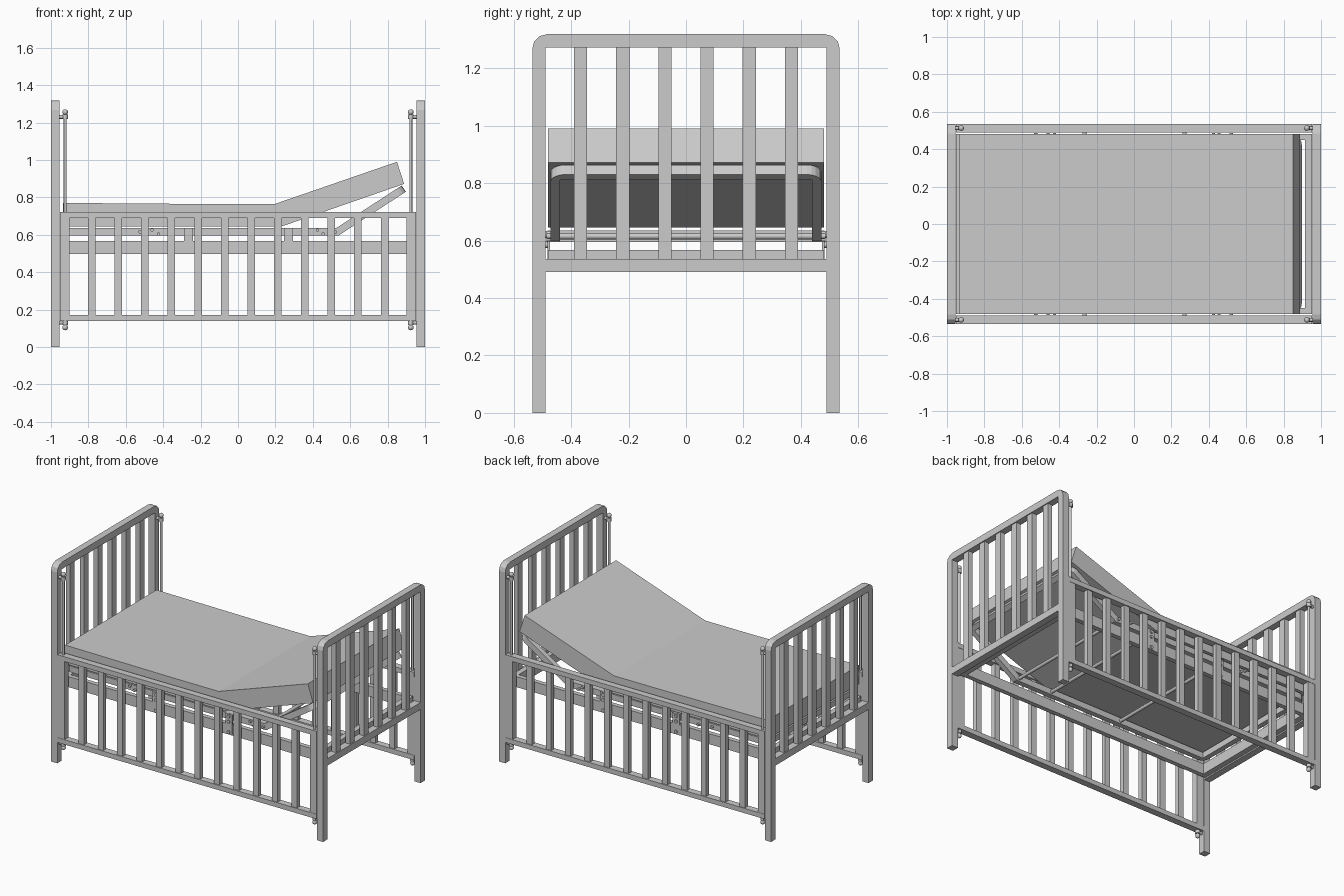
import bpy, bmesh, math
from mathutils import Matrix, Vector

if "Cube" in bpy.data.objects:
    bpy.data.objects.remove(bpy.data.objects["Cube"])


def add_obj(name, bm):
    bmesh.ops.recalc_face_normals(bm, faces=bm.faces)
    me = bpy.data.meshes.new(name)
    bm.to_mesh(me)
    bm.free()
    ob = bpy.data.objects.new(name, me)
    bpy.context.collection.objects.link(ob)
    return ob


def box(name, x, y, z):
    bm = bmesh.new()
    bmesh.ops.create_cube(bm, size=1)
    for v in bm.verts:
        v.co = Vector([(r[0] + r[1]) / 2 + c * (r[1] - r[0]) for r, c in zip((x, y, z), v.co)])
    return add_obj(name, bm)


def prism(name, pts, axis, a, b):
    """Extrude a 2D outline along an axis from a to b."""
    place = {'x': lambda p: (a, p[0], p[1]), 'y': lambda p: (p[0], a, p[1]),
             'z': lambda p: (p[0], p[1], a)}[axis]
    bm = bmesh.new()
    f = bm.faces.new([bm.verts.new(place(p)) for p in pts])
    g = bmesh.ops.extrude_face_region(bm, geom=[f])
    d = Vector([(b - a) if axis == k else 0 for k in 'xyz'])
    bmesh.ops.translate(bm, vec=d, verts=[v for v in g['geom'] if isinstance(v, bmesh.types.BMVert)])
    return add_obj(name, bm)


def rod(name, p, q, r, n=12):
    p, q = Vector(p), Vector(q)
    d = q - p
    m = Matrix.Translation((p + q) / 2) @ d.to_track_quat('Z', 'Y').to_matrix().to_4x4()
    bm = bmesh.new()
    bmesh.ops.create_cone(bm, cap_ends=True, segments=n, radius1=r, radius2=r, depth=d.length, matrix=m)
    for f in bm.faces:
        f.smooth = len(f.verts) == 4
    for e in bm.edges:
        e.smooth = all(f.smooth for f in e.link_faces)
    return add_obj(name, bm)


def ball(name, p, r):
    bm = bmesh.new()
    bmesh.ops.create_uvsphere(bm, u_segments=12, v_segments=8, radius=r, matrix=Matrix.Translation(p))
    for f in bm.faces:
        f.smooth = True
    return add_obj(name, bm)


def u_outline(w, length, t, r, n):
    """U shape open at 0, closed at length; returned as (across, along)."""
    half = [(w, 0)] + [(w - r + r * math.cos(i / n * math.pi / 2),
                        length - r + r * math.sin(i / n * math.pi / 2)) for i in range(n + 1)]
    outer = half + [(-a, b) for a, b in reversed(half)]
    return outer + [(-w + t, 0), (-w + t, length - t), (w - t, length - t), (w - t, 0)]


# End boards: arched frame, lower rail, slats
for s, side in ((-1, "foot"), (1, "head")):
    x0, x1 = sorted((s * 0.954, s))
    prism(side + "_end_frame", u_outline(0.535, 1.318, 0.046, 0.05, 3), 'x', x0, x1)
    box(side + "_lower_rail", (x0, x1), (-0.49, 0.49), (0.49, 0.536))
    for i in range(6):
        y = -0.367 + i * 0.1468
        box(side + "_slat", (s * 0.977 - 0.016, s * 0.977 + 0.016), (y - 0.023, y + 0.023), (0.53, 1.28))

for s in (-1, 1):
    def yr(a, b):
        return tuple(sorted((s * a, s * b)))

    # Side gates
    box("gate_top_rail", (-0.952, 0.952), yr(0.49, 0.535), (0.69, 0.722))
    box("gate_bottom_rail", (-0.952, 0.952), yr(0.49, 0.535), (0.139, 0.171))
    for e in (-1, 1):
        box("gate_end_stile", sorted((e * 0.952, e * 0.902)), yr(0.492, 0.533), (0.17, 0.692))
    for i in range(12):
        x = -0.783 + i * 0.1424
        box("gate_slat", (x - 0.02, x + 0.02), yr(0.498, 0.528), (0.17, 0.692))

    # Guide rods with brackets and knobs
    for e in (-1, 1):
        x, y = e * 0.924, s * 0.513
        rod("guide_rod", (x, y, 0.1), (x, y, 1.25), 0.008)
        for z, kz in ((1.23, 1.256), (0.13, 0.104)):
            rod("rod_bracket", (e * 0.956, y, z), (e * 0.915, y, z), 0.01)
            rod("rod_collar", (x, y, z - 0.012), (x, y, z + 0.012), 0.015)
            ball("rod_knob", (x, y, kz), 0.015)

    # Base frame side rail, link plates and bolts
    box("base_side_rail", (-0.952, 0.952), yr(0.45, 0.48), (0.497, 0.567))
    for x in (-0.265, 0.27):
        box("link_plate", (x - 0.025, x + 0.025), yr(0.473, 0.482), (0.5, 0.635))
        for z in (0.515, 0.585, 0.62):
            rod("plate_bolt", (x, s * 0.475, z), (x, s * 0.489, z), 0.011, 10)
    for x, z in ((-0.525, 0.615), (-0.46, 0.625), (-0.425, 0.605),
                 (0.425, 0.625), (0.455, 0.605), (0.52, 0.615)):
        rod("hinge_bolt", (x, s * 0.465, z), (x, s * 0.486, z), 0.009, 10)

# Base frame end rails
for e in (-1, 1):
    box("base_end_rail", sorted((e * 0.952, e * 0.915)), (-0.45, 0.45), (0.497, 0.567))

# Mattress support: flat U frame and tilted backrest U frame
flat = prism("flat_support_frame", [(-b, a) for a, b in u_outline(0.472, 1.475, 0.034, 0.05, 5)],
             'z', -0.02, 0.02)
flat.location = (0.54, 0, 0.615)
back = prism("backrest_frame", [(b, a) for a, b in u_outline(0.472, 0.425, 0.034, 0.05, 5)],
             'z', -0.02, 0.02)
back.location = (0.53, 0, 0.615)
back.rotation_euler = (0, -math.radians(33), 0)

# Cross bars under the mattress
for x in (-0.265, 0.27, 0.52):
    rod("cross_bar", (x, -0.465, 0.615), (x, 0.465, 0.615), 0.011)

# Bent mattress
prism("mattress", [(-0.935, 0.645), (0.235, 0.645), (0.888, 0.872), (0.85, 0.99),
                   (0.195, 0.764), (-0.13, 0.764), (-0.935, 0.77)], 'y', -0.48, 0.48)
